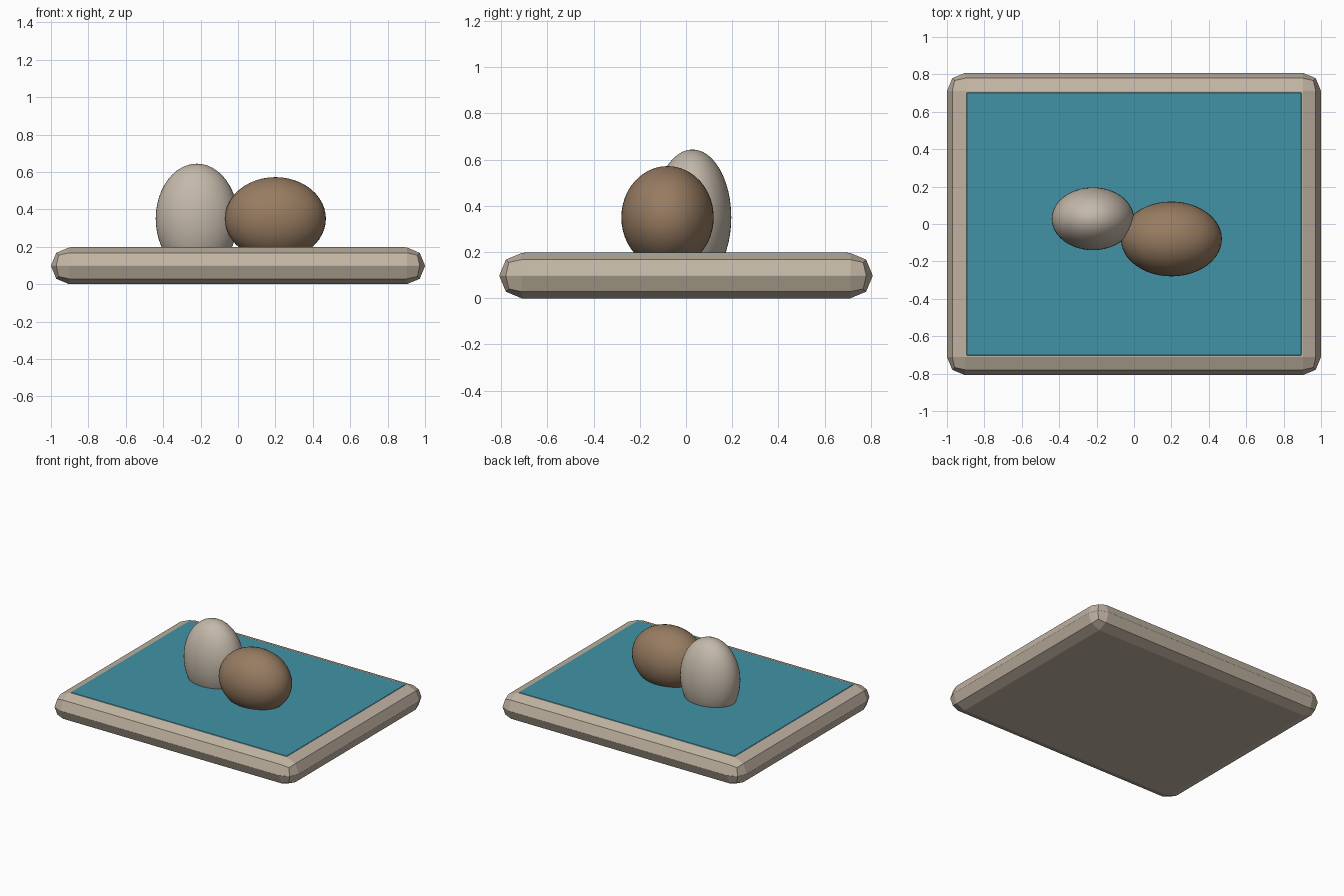
import bpy

old = bpy.data.objects.get("Cube")
if old:
    bpy.data.objects.remove(old, do_unlink=True)


def material(name, r, g, b):
    mat = bpy.data.materials.new(name)
    mat.use_nodes = True
    mat.diffuse_color = (r, g, b, 1)
    mat.node_tree.nodes["Principled BSDF"].inputs["Base Color"].default_value = (r, g, b, 1)
    return mat


stone = material("warm_stone", 0.53, 0.45, 0.36)
pebble = material("pale_pebble", 0.55, 0.48, 0.40)
brown = material("brown", 0.31, 0.20, 0.12)
teal = material("teal", 0.052, 0.29, 0.38)


def box(name, size, center_z, bevel, segments, mat):
    bpy.ops.mesh.primitive_cube_add(size=1, location=(0, 0, center_z))
    obj = bpy.context.object
    obj.name = name
    obj.scale = size
    bpy.ops.object.transform_apply(location=False, rotation=False, scale=True)
    mod = obj.modifiers.new("rounded_edges", "BEVEL")
    mod.width = bevel
    mod.segments = segments
    mod.limit_method = "NONE"
    obj.data.materials.append(mat)
    return obj


def egg(name, center, radii, mat):
    bpy.ops.mesh.primitive_uv_sphere_add(segments=48, ring_count=24, radius=1, location=center)
    obj = bpy.context.object
    obj.name = name
    obj.scale = radii
    bpy.ops.object.transform_apply(location=False, rotation=False, scale=True)
    bpy.ops.object.shade_smooth()
    obj.data.materials.append(mat)
    return obj


# Rounded slab and the thin coloured surface inlaid in its top
box("base_slab", (2, 1.616, 0.196), 0.098, 0.097, 2, stone)
box("top_surface", (1.79, 1.405, 0.008), 0.195, 0.003, 1, teal)

# Two stones half sunk into the slab
egg("upright_stone", (-0.22, 0.028, 0.35), (0.22, 0.168, 0.294), pebble)
egg("lying_stone", (0.2, -0.08, 0.35), (0.27, 0.2, 0.222), brown)
